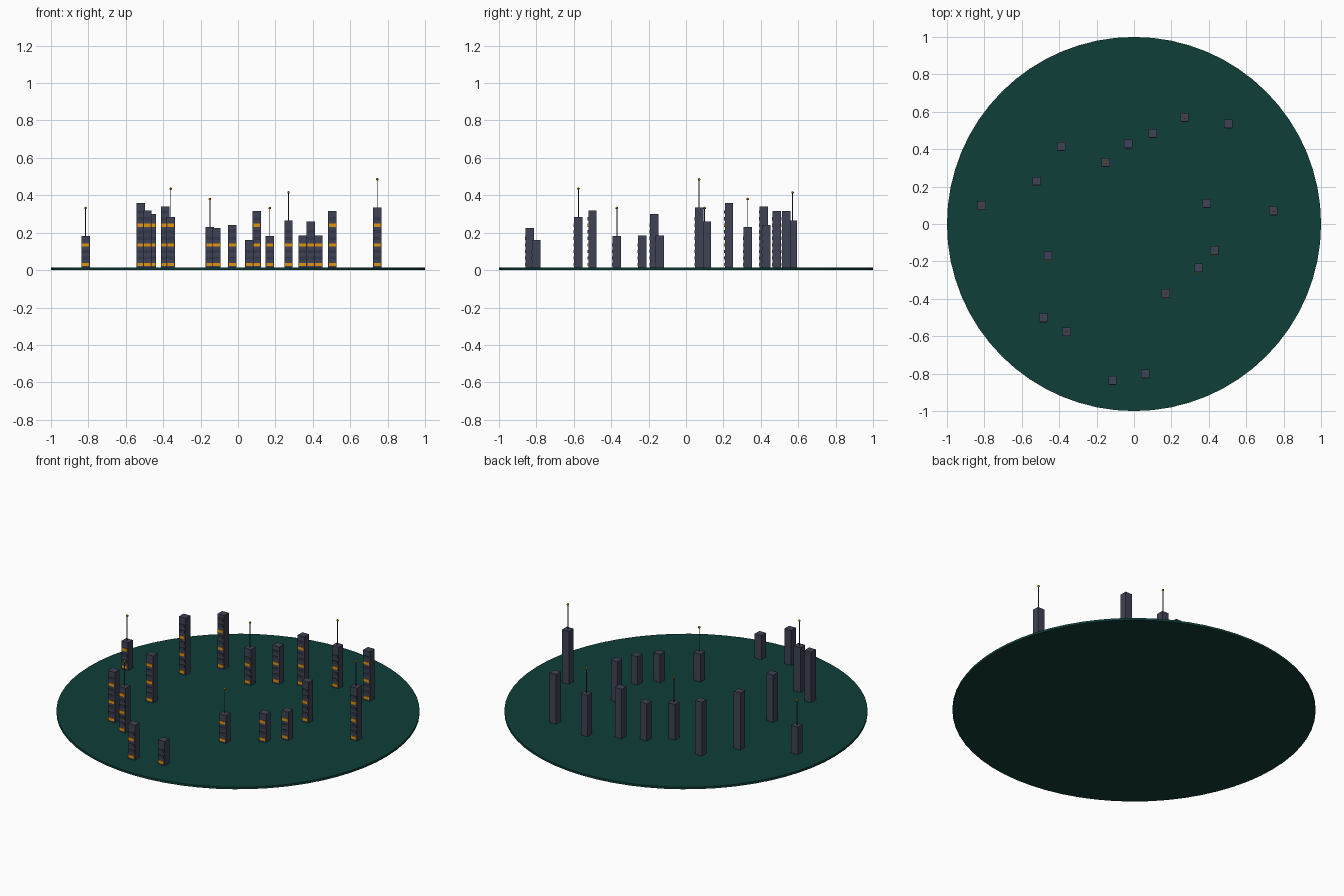
import bpy
import bmesh
from mathutils import Matrix, Vector

if "Cube" in bpy.data.objects:
    bpy.data.objects.remove(bpy.data.objects["Cube"], do_unlink=True)


def srgb_material(name, red, green, blue):
    linear = [((c / 255 + 0.055) / 1.055) ** 2.4 for c in (red, green, blue)]
    material = bpy.data.materials.new(name)
    material.use_nodes = True
    material.diffuse_color = (*linear, 1)
    shader = material.node_tree.nodes["Principled BSDF"]
    shader.inputs["Base Color"].default_value = (*linear, 1)
    shader.inputs["Roughness"].default_value = 0.8
    return material


GREEN = srgb_material("dark green ground", 15, 62, 56)
SLATE = srgb_material("slate wall", 63, 67, 85)
DARK = srgb_material("unlit window", 52, 55, 72)
AMBER = srgb_material("lit window amber", 228, 147, 12)
METAL = srgb_material("mast metal", 60, 62, 70)

GROUND_TOP = 0.013
WIDTH = 0.045
WINDOW_WIDTH = 0.036
WINDOW_HEIGHT = 0.017
WINDOW_DEPTH = 0.006
FLOOR_STEP = 0.035
MAST_HEIGHT = 0.15


def make_object(name, bm, materials):
    mesh = bpy.data.meshes.new(name)
    bm.to_mesh(mesh)
    bm.free()
    for material in materials:
        mesh.materials.append(material)
    item = bpy.data.objects.new(name, mesh)
    bpy.context.collection.objects.link(item)
    return item


def add_box(bm, center, size, slot=0):
    matrix = Matrix.Translation(center) @ Matrix.Diagonal((*size, 1))
    verts = bmesh.ops.create_cube(bm, size=1, matrix=matrix)["verts"]
    for face in {f for v in verts for f in v.link_faces}:
        face.material_index = slot


def add_cylinder(bm, center, radius, height, sides):
    bmesh.ops.create_cone(bm, cap_ends=True, segments=sides, radius1=radius,
                          radius2=radius, depth=height,
                          matrix=Matrix.Translation(center))


def build_tower(index, x, y, top):
    # Square tower block
    bm = bmesh.new()
    height = top - GROUND_TOP
    add_box(bm, (x, y, GROUND_TOP + height / 2), (WIDTH, WIDTH, height))
    make_object(f"tower_{index}", bm, [SLATE])

    # Window bands on the front, every third one lit
    bm = bmesh.new()
    row, z = 0, 0.03
    while z < top - 0.028:
        add_box(bm, (x, y - WIDTH / 2, z),
                (WINDOW_WIDTH, WINDOW_DEPTH, WINDOW_HEIGHT),
                1 if row % 3 == 0 else 0)
        row += 1
        z += FLOOR_STEP
    make_object(f"tower_windows_{index}", bm, [DARK, AMBER])


def build_antenna(index, x, y, roof):
    # Thin mast with a small beacon
    bm = bmesh.new()
    add_cylinder(bm, (x, y, roof + MAST_HEIGHT / 2), 0.0025, MAST_HEIGHT, 6)
    make_object(f"antenna_mast_{index}", bm, [METAL])
    bm = bmesh.new()
    bmesh.ops.create_uvsphere(
        bm, u_segments=8, v_segments=6, radius=0.007,
        matrix=Matrix.Translation(Vector((x, y, roof + MAST_HEIGHT))))
    make_object(f"antenna_beacon_{index}", bm, [AMBER])


# Round ground disc
ground = bmesh.new()
add_cylinder(ground, (0, 0, GROUND_TOP / 2), 1, GROUND_TOP, 64)
make_object("ground_disc", ground, [GREEN])

# Tower position and roof height
PLAIN_TOWERS = [
    (-.52, .23, .36), (-.485, -.5, .32), (-.46, -.17, .3), (-.39, .415, .34),
    (-.115, -.835, .225), (-.03, .43, .24), (.06, -.8, .16),
    (.1, .485, .315), (.345, -.235, .185), (.39, .11, .26),
    (.43, -.14, .185), (.505, .535, .315),
]
ANTENNA_TOWERS = [
    (-.815, .1, .182), (-.36, -.575, .285), (-.15, .33, .23),
    (.17, -.37, .182), (.27, .57, .265), (.745, .07, .335),
]
for number, tower in enumerate(PLAIN_TOWERS + ANTENNA_TOWERS, 1):
    build_tower(number, *tower)
    if tower in ANTENNA_TOWERS:
        build_antenna(number, *tower)
